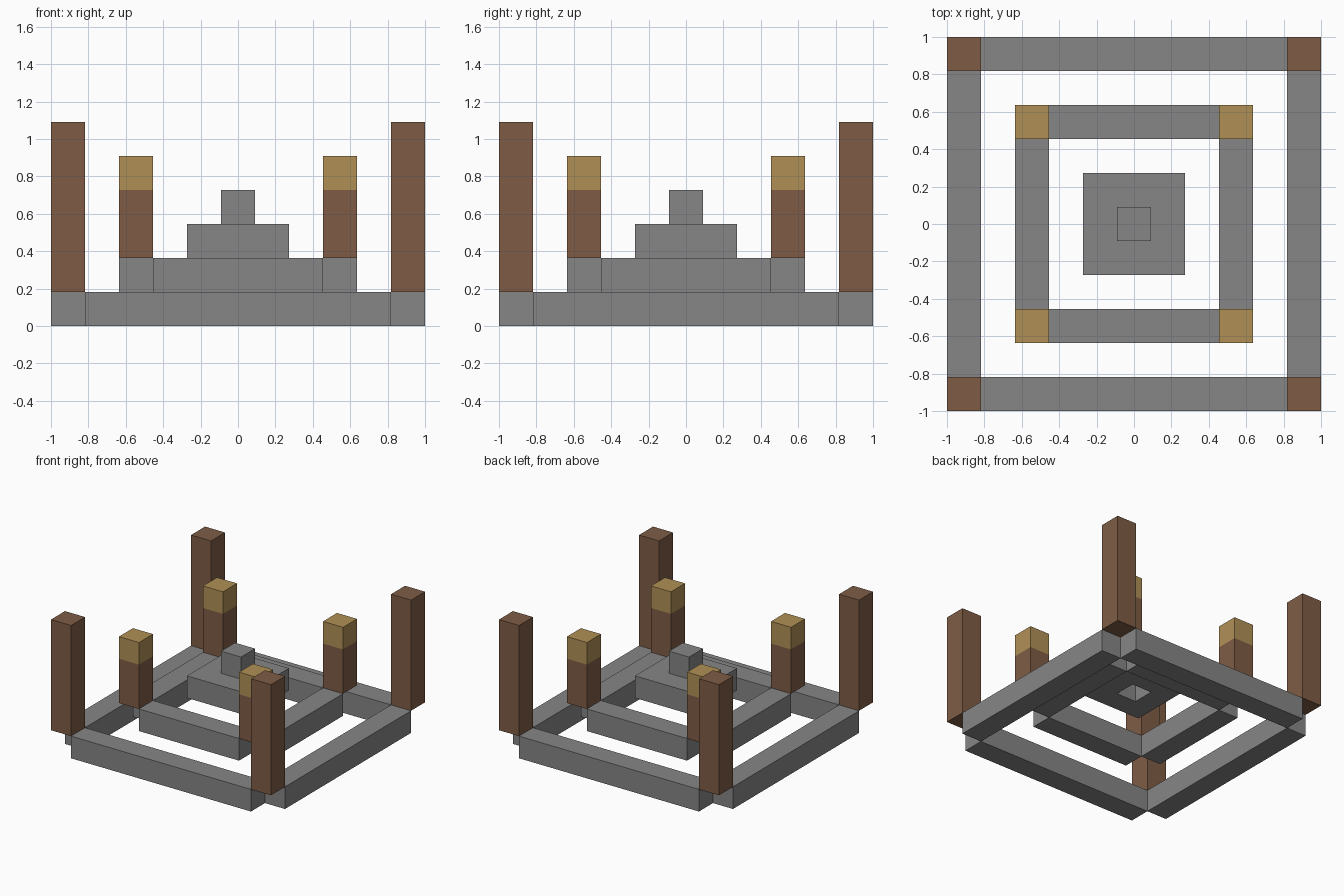
import bpy
import bmesh
from mathutils import Matrix, Vector

U = 2 / 11  # side of one block

cube = bpy.data.objects.get("Cube")
if cube:
    bpy.data.objects.remove(cube, do_unlink=True)


def make_material(name, rgb):
    mat = bpy.data.materials.new(name)
    mat.use_nodes = True
    mat.diffuse_color = (*rgb, 1)
    bsdf = next(n for n in mat.node_tree.nodes if n.type == "BSDF_PRINCIPLED")
    bsdf.inputs["Base Color"].default_value = (*rgb, 1)
    bsdf.inputs["Roughness"].default_value = 0.9
    return mat


stone = make_material("stone grey", (0.24, 0.24, 0.24))
wood = make_material("wood brown", (0.21, 0.108, 0.06))
gold = make_material("gold", (0.435, 0.28, 0.094))


def finish(bm, name, mats):
    mesh = bpy.data.meshes.new(name)
    bm.to_mesh(mesh)
    bm.free()
    for mat in mats:
        mesh.materials.append(mat)
    obj = bpy.data.objects.new(name, mesh)
    bpy.context.collection.objects.link(obj)
    return obj


def box(name, centre, size, mats, cap_height=None):
    """Box in block units, z of centre at its base; faces above cap_height get slot 1."""
    x, y, z = centre
    place = Matrix.Translation(Vector((x, y, z + size[2] / 2)) * U)
    bm = bmesh.new()
    bmesh.ops.create_cube(bm, size=U, matrix=place @ Matrix.Diagonal((*size, 1)))
    if cap_height is not None:
        bmesh.ops.bisect_plane(bm, geom=bm.verts[:] + bm.edges[:] + bm.faces[:],
                               plane_co=(0, 0, cap_height * U), plane_no=(0, 0, 1))
        for face in bm.faces:
            face.material_index = int(face.calc_center_median().z > cap_height * U)
    return finish(bm, name, mats)


def square_ring(name, outer, inner, base, height):
    """Square slab with a square hole through it."""
    bm = bmesh.new()
    corners = [(-1, -1), (1, -1), (1, 1), (-1, 1)]
    loops = [[bm.verts.new((x * r * U, y * r * U, z * U)) for x, y in corners]
             for r, z in ((outer, base), (outer, base + height),
                          (inner, base + height), (inner, base))]
    for a, b in zip(loops, loops[1:] + loops[:1]):
        for i in range(4):
            j = (i + 1) % 4
            bm.faces.new((a[i], a[j], b[j], b[i]))
    bmesh.ops.recalc_face_normals(bm, faces=bm.faces[:])
    return finish(bm, name, [stone])


# Two frames of stone beams, open at the corners
for label, reach, length, base in (("outer", 5, 9, 0), ("inner", 3, 5, 1)):
    for side, sign in (("front", -1), ("back", 1)):
        box(f"{label}_beam_{side}", (0, sign * reach, base), (length, 1, 1), [stone])
    for side, sign in (("right", -1), ("left", 1)):
        box(f"{label}_beam_{side}", (sign * reach, 0, base), (1, length, 1), [stone])

# Corner posts: tall wooden ones outside, gold-capped ones inside
for depth, sy in (("front", -1), ("back", 1)):
    for side, sx in (("right", -1), ("left", 1)):
        box(f"tall_post_{depth}_{side}", (sx * 5, sy * 5, 1), (1, 1, 5), [wood])
        box(f"capped_post_{depth}_{side}", (sx * 3, sy * 3, 2), (1, 1, 3),
            [wood, gold], cap_height=4)

# Central plinth with a hole below the top block
square_ring("plinth", 1.5, 0.5, 2, 1)
box("top_block", (0, 0, 3), (1, 1, 1), [stone])
